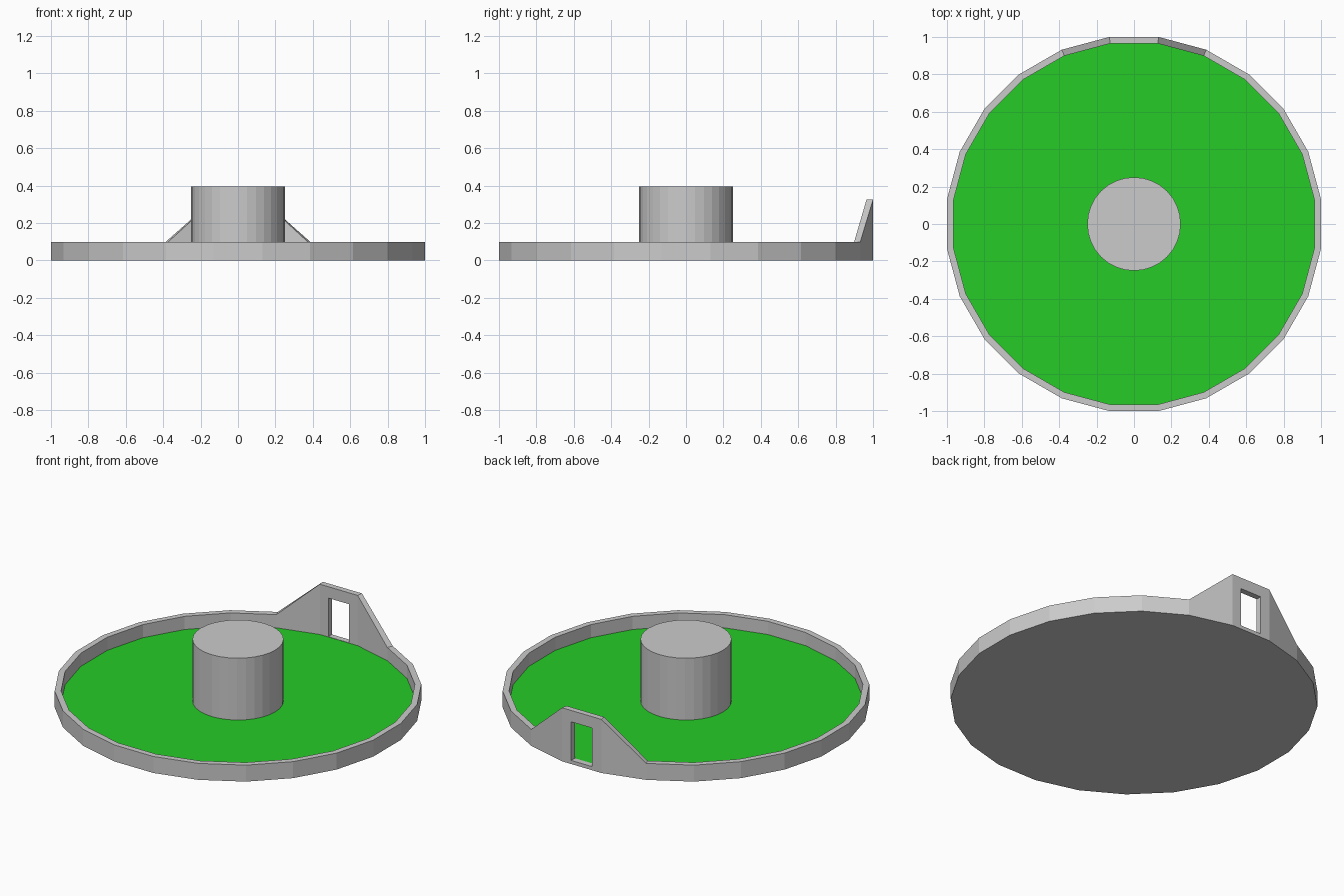
import bpy, bmesh
from math import cos, sin, pi

if "Cube" in bpy.data.objects:
    bpy.data.objects.remove(bpy.data.objects["Cube"])

SIDES = 24
FLOOR, RIM, PEAK = 0.02, 0.10, 0.325
OUTER, INNER = 1.0, 0.965      # distances to the flat sides


def new_object(name, bm):
    bmesh.ops.recalc_face_normals(bm, faces=bm.faces)
    mesh = bpy.data.meshes.new(name)
    bm.to_mesh(mesh)
    bm.free()
    obj = bpy.data.objects.new(name, mesh)
    bpy.context.collection.objects.link(obj)
    return obj


def ring(bm, apothem, height):
    r = apothem / cos(pi / SIDES)
    angles = [(2 * i + 1) * pi / SIDES for i in range(SIDES)]
    return [bm.verts.new((r * cos(a), r * sin(a), height(i)))
            for i, a in enumerate(angles)]


def rim_height(i):
    return PEAK if i in (5, 6) else RIM   # the back panel rises above the rim


# Tray: base, outer wall, rim, inner wall and green floor
bm = bmesh.new()
rings = [ring(bm, OUTER, lambda i: 0.0), ring(bm, OUTER, rim_height),
         ring(bm, INNER, rim_height), ring(bm, INNER, lambda i: FLOOR)]
for lo, hi in zip(rings, rings[1:]):
    for i in range(SIDES):
        j = (i + 1) % SIDES
        bm.faces.new((lo[i], lo[j], hi[j], hi[i]))
bm.faces.new(rings[0])
bm.faces.new(rings[-1]).material_index = 1
tray = new_object("tray", bm)

green = bpy.data.materials.new("green_floor")
green.diffuse_color = (0.02, 0.60, 0.02, 1)
green.use_nodes = True
green.node_tree.nodes["Principled BSDF"].inputs["Base Color"].default_value = green.diffuse_color
grey = bpy.data.materials.new("plain_grey")
grey.diffuse_color = (0.8, 0.8, 0.8, 1)
grey.use_nodes = True
grey.node_tree.nodes["Principled BSDF"].inputs["Base Color"].default_value = grey.diffuse_color
tray.data.materials.append(None)
tray.data.materials.append(green)

# Doorway through the raised back panel
bm = bmesh.new()
bmesh.ops.create_cube(bm, size=1)
bottom, top = 0.022, 0.256
bmesh.ops.scale(bm, vec=(0.14, 0.2, top - bottom), verts=bm.verts)
bmesh.ops.translate(bm, vec=(0, 1.0, (top + bottom) / 2), verts=bm.verts)
cutter = new_object("doorway_cutter", bm)
cutter.hide_render = True
cutter.hide_viewport = True
cut = tray.modifiers.new("doorway", 'BOOLEAN')
cut.operation = 'DIFFERENCE'
cut.solver = 'EXACT'
cut.object = cutter

# Central post
bpy.ops.mesh.primitive_cylinder_add(vertices=32, radius=0.25, depth=0.385,
                                    location=(0, 0, 0.2025))
bpy.context.object.name = "centre_post"
bpy.data.materials.remove(grey)
